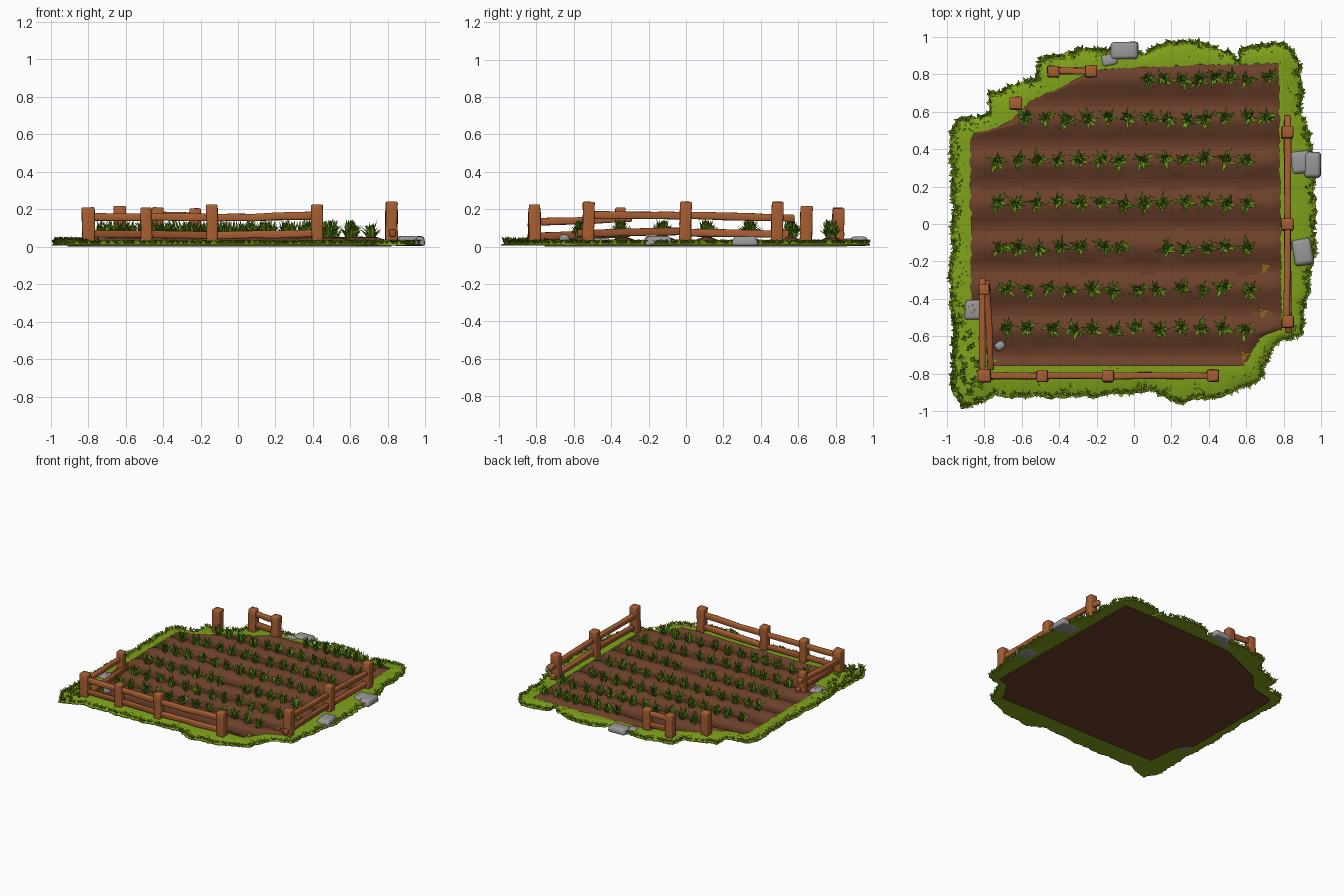
import bpy, bmesh, math, random
from mathutils import Vector, noise
from mathutils.geometry import intersect_point_line

if "Cube" in bpy.data.objects:
    bpy.data.objects.remove(bpy.data.objects["Cube"])
random.seed(7)
R = random.uniform

def mat(name, r, g, b):
    m = bpy.data.materials.new(name)
    m.diffuse_color = [(c / 255) ** 2.2 for c in (r, g, b)] + [1]
    m.use_nodes = True
    m.node_tree.nodes["Principled BSDF"].inputs["Base Color"].default_value = m.diffuse_color
    return m

SOIL, FURROW = mat("soil", 108, 67, 47), mat("furrow soil", 97, 59, 41)
GRASS, GRASS_DARK = mat("grass", 126, 160, 32), mat("dark grass", 92, 126, 26)
LEAF, LEAF_DARK = mat("leaf", 110, 156, 34), mat("dark leaf", 76, 116, 24)
WOOD, WOOD_DARK = mat("wood", 166, 95, 53), mat("dark wood", 148, 82, 45)
STONE, DRY = mat("stone", 150, 151, 150), mat("dry leaf", 140, 100, 36)

def finish(name, bm, *mats, fix=True):
    if fix:
        bmesh.ops.recalc_face_normals(bm, faces=bm.faces)
    me = bpy.data.meshes.new(name)
    bm.to_mesh(me)
    bm.free()
    for m in mats:
        me.materials.append(m)
    ob = bpy.data.objects.new(name, me)
    bpy.context.collection.objects.link(ob)
    return ob

def bevel(ob, w, segments=2):
    m = ob.modifiers.new("bevel", 'BEVEL')
    m.width, m.segments, m.limit_method = w, segments, 'ANGLE'
    for p in ob.data.polygons:
        p.use_smooth = True

def bridge(bm, rings, closed=False):
    n = len(rings[0])
    for i in range(len(rings) - (0 if closed else 1)):
        a, b = rings[i], rings[(i + 1) % len(rings)]
        for k in range(n):
            bm.faces.new((a[k], a[(k + 1) % n], b[(k + 1) % n], b[k]))
    if not closed:
        bm.faces.new(rings[0])
        bm.faces.new(rings[-1])

# Ground outlines, clockwise from the upper left
outer = [(-.98, .5), (-.94, .55), (-.77, .585), (-.765, .70), (-.53, .77), (-.5, .88), (-.28, .93),
         (-.05, .93), (.05, .91), (.24, .985), (.45, .94), (.53, .9), (.54, .865), (.575, .865), (.57, .93),
         (.8, .975), (.89, .83), (.89, .61), (.95, .4), (.965, .13), (.965, -.13), (.92, -.38), (.89, -.58),
         (.73, -.65), (.68, -.82), (.49, -.91), (.25, -.955), (.09, -.89), (-.29, -.92), (-.74, -.92),
         (-.92, -.985), (-.975, -.85), (-.96, -.6), (-.98, -.3), (-.96, .1)]
inner = [(-.88, .45), (-.86, .49), (-.67, .535), (-.56, .66), (-.32, .77), (-.18, .83), (.25, .855), (.78, .865),
         (.795, -.57), (.70, -.585), (.59, -.76), (-.77, -.735), (-.79, -.5), (-.875, -.4)]

def edges(poly):
    return [(Vector(p), Vector(poly[(i + 1) % len(poly)])) for i, p in enumerate(poly)]

def nearest(p):
    best = None
    for a, b in edges(inner):
        t = max(0, min(1, intersect_point_line(p, a, b)[1]))
        q = a.lerp(b, t)
        if best is None or (q - p).length < (best - p).length:
            best = q
    return best

def soil_z(x, y):
    return (.034 + .016 * math.cos(math.tau * (y - .11) / .223)
            + .006 * noise.noise(Vector((x * 7, y * 7, 0))))

# Ploughed soil: scan lines across the inner outline, tucked under the grass
bm = bmesh.new()
rings, NX, NY = [], 44, 90
for j in range(NY + 1):
    y = -.757 + j / NY * (.861 + .757)
    yc = max(y, -.73)
    xs = [a.x + (b.x - a.x) * (yc - a.y) / (b.y - a.y) for a, b in edges(inner)
          if (a.y - yc) * (b.y - yc) <= 0 and a.y != b.y]
    x0, x1 = min(xs) - .03, max(xs) + .025
    ring = []
    for i in range(NX + 1):
        x = x0 + (x1 - x0) * i / NX
        f = min(1, .35 + min(x - x0, x1 - x) / .09)
        ring.append(bm.verts.new((x, y, soil_z(x, y) * f)))
    ring += [bm.verts.new((x1, y, 0)), bm.verts.new((x0, y, 0))]
    rings.append(ring)
bridge(bm, rings)
for f in bm.faces:
    c = f.calc_center_median()
    wob = .25 * noise.noise(Vector((c.x * 6, c.y * 3, 4)))
    f.material_index = int(c.z > .004 and math.cos(math.tau * (c.y - .11) / .223) + wob < -.55)
soil = finish("ploughed_soil", bm, SOIL, FURROW)
for p in soil.data.polygons:
    p.use_smooth = len(p.vertices) == 4 and p.normal.z > .5

# Grass border: ragged rounded band between both outlines
bm = bmesh.new()
rings, pairs, k = [], [], 0
for a, b in edges(outer):
    n = max(2, round((b - a).length / .015))
    for i in range(n):
        p = a.lerp(b, i / n)
        q = nearest(p)
        d = (p - q).normalized() if (p - q).length > 1e-4 else Vector((0, 1))
        k += 1
        o = p + d * (R(-.007, .007) + .014 * abs(math.sin(k * .22)) - .003)
        q = q - d * (.004 + R(0, .01))
        pairs.append((o, q))
        s = [(0, .006), (0, .012), (.25, .026), (.65, .036 + R(-.002, .002)), (1, .034), (1, .006)]
        rings.append([bm.verts.new((*o.lerp(q, t), z)) for t, z in s])
bridge(bm, rings, True)
for f in bm.faces:
    f.smooth = True
finish("grass_border", bm, GRASS)
bpy.context.view_layer.objects.active = bpy.data.objects["grass_border"]
bpy.data.objects["grass_border"].select_set(True)
bpy.ops.object.shade_smooth_by_angle(angle=math.radians(50))

def blade(bm, base, ang, lean, h, w, mi):
    d = Vector((math.cos(ang), math.sin(ang), 0))
    s = Vector((-d.y, d.x, 0)) * w / 2
    pt = lambda t: base + d * lean * t ** 1.6 + Vector((0, 0, h * (1.25 * t - .25 * t * t)))
    v = [bm.verts.new(p) for p in (pt(0) - s * .7, pt(0) + s * .7, pt(.5) + s, pt(.5) - s, pt(1))]
    for f in (v[:4], (v[3], v[2], v[4])):
        bm.faces.new(f).material_index = mi

# Small grass tufts over the border, denser and taller on the left side
bm = bmesh.new()
for o, q in pairs:
    left = o.x < -.85
    for t, chance in ((R(.03, .12), .75), (R(.2, .8), .9 if left else .22)):
        if random.random() > chance:
            continue
        base, a0 = Vector((*o.lerp(q, t), .018)), R(0, 6.3)
        tall = 1.7 if left and o.y < -.5 else 1
        for i in range(4):
            blade(bm, base, a0 + i * 1.6, R(.015, .028), R(.012, .022) * tall, .016,
                  int(random.random() < .3))
finish("grass_tufts", bm, GRASS, GRASS_DARK, fix=False)

# Crop rows: an upright heart ringed by arching blades
bm = bmesh.new()
for y, x0, x1, n in ((.775, .07, .71, 8), (.565, -.57, .71, 13), (.34, -.73, .6, 13), (.11, -.73, .6, 13),
                     (-.13, -.72, .6, 13), (-.35, -.69, .6, 12), (-.56, -.68, .6, 12)):
    for i in range(n):
        x = x0 + (x1 - x0) * i / (n - 1)
        if y == -.13 and abs(x) < .05:
            continue
        x, yy = x + R(-.012, .012), y + R(-.01, .01)
        for b in range(22):
            base = Vector((x + R(-.018, .018), yy + R(-.014, .014), soil_z(x, yy) - .006))
            lean = R(.04, .065) if b % 2 else R(.008, .035)
            blade(bm, base, b * 2.4 + R(-.3, .3), lean, R(.035, .075) if b % 2 else R(.06, .105),
                  R(.014, .021), int(random.random() < .35))
finish("crop_plants", bm, LEAF, LEAF_DARK, fix=False)

def beam(name, a, b, w, h, m, n=4, jit=.003):
    a, b = Vector(a), Vector(b)
    d = (b - a).normalized()
    s = d.cross(Vector((0, 1, 0) if abs(d.z) > .7 else (0, 0, 1))).normalized()
    u = s.cross(d)
    bm = bmesh.new()
    rings = []
    for i in range(n + 1):
        c = a.lerp(b, i / n)
        rings.append([bm.verts.new(c + s * (w / 2 * i1 + R(-jit, jit)) + u * (h / 2 * i2 + R(-jit, jit)))
                      for i1, i2 in ((-1, -1), (1, -1), (1, 1), (-1, 1))])
    bridge(bm, rings)
    bevel(finish(name, bm, m), .008)

# Fence posts: x, y, height, width
for i, (x, y, h, w) in enumerate((
        (-.8, -.81, .21, .068), (-.49, -.81, .21, .06), (-.14, -.81, .225, .06), (.42, -.81, .225, .062),
        (-.8, -.35, .21, .056), (.82, .49, .24, .062), (.82, 0, .24, .064), (.82, -.52, .24, .062),
        (-.43, .815, .21, .062), (-.23, .815, .205, .062), (-.63, .645, .217, .066))):
    beam(f"fence_post_{i}", (x + R(-.006, .006), y + R(-.006, .006), .008), (x, y, h), w, w, WOOD)

# Fence rails: start, end
rails = [((-.82, -.81, .16), (-.13, -.81, .157)), ((-.15, -.81, .152), (.43, -.81, .166)),
         ((-.81, -.815, .07), (-.13, -.81, .06)), ((-.15, -.81, .06), (.43, -.81, .07)),
         ((-.81, -.82, .13), (-.81, -.29, .15)), ((-.765, -.78, .055), (-.785, -.3, .07)),
         ((.815, -.54, .17), (.82, .01, .165)), ((.82, -.01, .168), (.82, .58, .152)),
         ((.825, -.58, .07), (.82, .02, .082)), ((.82, -.02, .075), (.815, .55, .068)),
         ((-.46, .82, .17), (-.2, .815, .16)), ((-.45, .815, .085), (-.21, .82, .075))]
for i, (a, b) in enumerate(rails):
    beam(f"fence_rail_{i}", a, b, .034, .04, WOOD_DARK if i % 3 == 2 else WOOD, 5)

# Stones: x, y, size x, size y, height, turn
for i, (x, y, sx, sy, h, r) in enumerate((
        (.89, .33, .11, .13, .05, .1), (.952, .315, .095, .15, .058, 0), (.9, -.15, .11, .15, .06, .15),
        (-.86, -.46, .1, .115, .05, 0), (-.05, .925, .16, .1, .055, 0), (-.13, .875, .1, .07, .045, .2),
        (-.715, -.65, .06, .05, .07, .6))):
    bm = bmesh.new()
    bmesh.ops.create_cube(bm, size=1)
    for v in bm.verts:
        t = .85 if v.co.z > 0 else 1
        v.co = Vector((v.co.x * sx * t * R(.94, 1.04), v.co.y * sy * t * R(.94, 1.04),
                       h * R(.9, 1) if v.co.z > 0 else .004))
    ob = finish(f"stone_{i}", bm, STONE)
    ob.location, ob.rotation_euler.z = (x, y, 0), r
    bevel(ob, .016, 3)

# Fallen dry leaves
bm = bmesh.new()
for x, y in ((.69, -.47), (.59, -.70), (.49, -.35), (.7, -.23)):
    for a in (0.3, 2.4, 4.4):
        blade(bm, Vector((x, y, soil_z(x, y) + .004)), a, .04, .008, .024, 0)
finish("dry_leaves", bm, DRY, fix=False)
